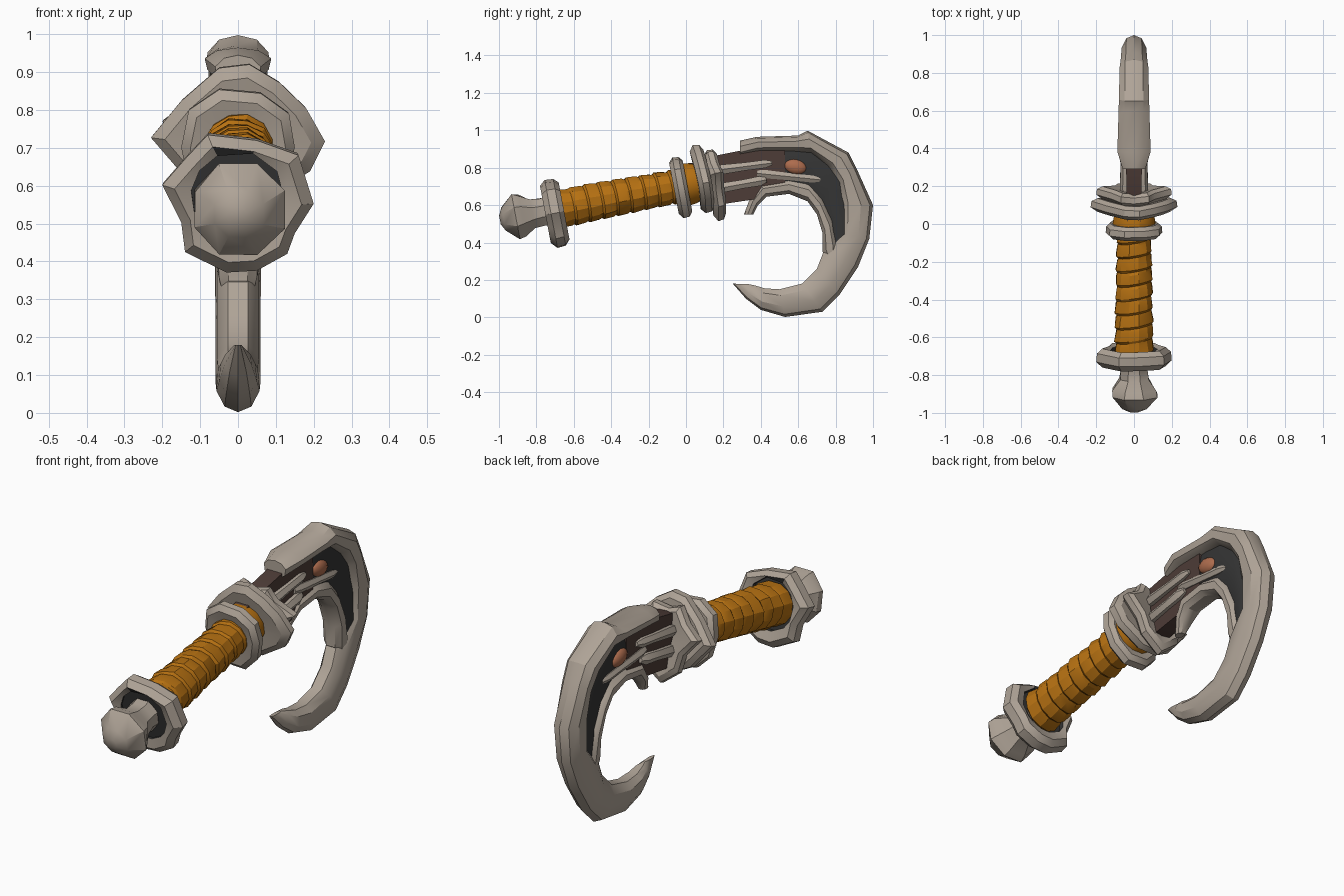
import bpy, bmesh, math, random
from mathutils import Vector

if "Cube" in bpy.data.objects:
    bpy.data.objects.remove(bpy.data.objects["Cube"])

random.seed(4)
TILT = math.atan(0.19)
AXIS = Vector((0, math.cos(TILT), math.sin(TILT)))
UP = Vector((0, -math.sin(TILT), math.cos(TILT)))


def material(name, rgb):
    m = bpy.data.materials.new(name)
    m.diffuse_color = (*rgb, 1)
    m.use_nodes = True
    m.node_tree.nodes["Principled BSDF"].inputs["Base Color"].default_value = m.diffuse_color
    return m


BONE = material("bone", (0.43, 0.37, 0.31))
LEATHER = material("orange leather", (0.47, 0.165, 0.006))
BROWN = material("dark brown", (0.075, 0.045, 0.038))
DARK = material("charcoal", (0.035, 0.035, 0.035))
GEM = material("copper gem", (0.42, 0.15, 0.075))


def on_axis(s, x=0.0, up=0.0):
    """Point in the tilted frame of the handle."""
    return Vector((x, s, 0.71 + 0.19 * s)) + UP * up


def loft(name, rings, mat, closed=False, angle=32):
    """Skin a list of equal-length point rings."""
    bm = bmesh.new()
    vs = [[bm.verts.new(p) for p in r] for r in rings]
    n = len(vs[0])
    for i in range(len(vs) if closed else len(vs) - 1):
        a, b = vs[i], vs[(i + 1) % len(vs)]
        for j in range(n):
            k = (j + 1) % n
            bm.faces.new((a[j], a[k], b[k], b[j]))
    if not closed:
        bm.faces.new(vs[0])
        bm.faces.new(vs[-1])
    bmesh.ops.recalc_face_normals(bm, faces=bm.faces)
    me = bpy.data.meshes.new(name)
    bm.to_mesh(me)
    bm.free()
    ob = bpy.data.objects.new(name, me)
    bpy.context.collection.objects.link(ob)
    me.materials.append(mat)
    bpy.ops.object.select_all(action='DESELECT')
    ob.select_set(True)
    bpy.context.view_layer.objects.active = ob
    bpy.ops.object.shade_smooth_by_angle(angle=math.radians(angle))
    return ob


def lathe(name, profile, sides, mat, jitter=0.0, slant=0.0, angle=32):
    """Round part on the handle axis; profile holds (position, radius)."""
    rings = []
    for s, r in profile:
        ring = []
        for j in range(sides):
            t = 2 * math.pi * (j + 0.5) / sides
            q = r * (1 + random.uniform(-jitter, jitter))
            ring.append(on_axis(s + slant * math.cos(t), q * math.cos(t), q * math.sin(t)))
        rings.append(ring)
    return loft(name, rings, mat, angle=angle)


def collar(name, s, outline, hole, half, sweep=0.0):
    """Chunky ring with an irregular outline of (x, up) corners."""
    rings = []
    for x, u in outline:
        r = math.hypot(x, u)
        dx, du = x / r, u / r
        section = [(hole, -half * 0.8), (r * 0.84, -half), (r, -half * 0.4),
                   (r * 0.98, half * 0.5), (r * 0.84, half), (hole, half * 0.8)]
        rings.append([on_axis(s + d + sweep * abs(q * dx), q * dx, q * du) for q, d in section])
    return loft(name, rings, BONE, closed=True)


def blade(name, stations, mat):
    """Curved part: stations are outer y, z, inner y, z and half width."""
    half = [(0.0, 0.0), (0.1, 0.62), (0.38, 1.0), (0.78, 0.92), (1.0, 0.45)]
    section = half + [(u, -w) for u, w in reversed(half[1:])]
    rings = []
    for oy, oz, iy, iz, hw in stations:
        rings.append([(w * hw, oy + (iy - oy) * u, oz + (iz - oz) * u) for u, w in section])
    return loft(name, rings, mat)


def bar(name, a, b, r0, r1):
    """Bone strut between two points."""
    a, b = Vector(a), Vector(b)
    d = (b - a).normalized()
    side = Vector((1, 0, 0))
    up = side.cross(d).normalized()
    side = d.cross(up)
    rings = []
    for t, r in ((0, r0 * 0.7), (0.12, r0), (0.55, (r0 + r1) * 0.45), (0.88, r1), (1, r1 * 0.5)):
        c = a.lerp(b, t)
        rings.append([c + (side * math.cos(k * math.pi / 3) + up * math.sin(k * math.pi / 3)) * r
                      for k in range(6)])
    return loft(name, rings, BONE)


# Pommel knob
lathe("pommel", [(-0.995, 0.025), (-0.975, 0.07), (-0.91, 0.128), (-0.875, 0.122),
                 (-0.82, 0.08), (-0.77, 0.078), (-0.68, 0.09)], 8, BONE, 0.07)

# Pommel guard with a dark hollow facing the grip
ring = collar("pommel_guard", -0.705, [
    (0.2, -0.02), (0.16, 0.11), (0.05, 0.15), (-0.08, 0.165), (-0.14, 0.1), (-0.2, 0.03),
    (-0.15, -0.07), (-0.14, -0.15), (-0.03, -0.205), (0.05, -0.2), (0.13, -0.155), (0.15, -0.1)],
    0.125, 0.05)
ring.data.materials.append(DARK)
for f in ring.data.polygons:
    radial = f.center - on_axis(f.center.y)
    if Vector((radial.x, 0, radial.dot(UP))).length < 0.128:
        f.material_index = 1
lathe("guard_hollow", [(-0.735, 0.13), (-0.69, 0.13)], 12, DARK)

# Wrapped leather grip: overlapping bands with slanted edges
profile = []
for i in range(9):
    s = -0.69 + i * 0.075
    r = 0.104 - 0.0016 * i
    profile += [(s, r - 0.006), (s + 0.012, r + 0.004), (s + 0.06, r - 0.002)]
lathe("grip", profile, 12, LEATHER, 0.035, 0.015, angle=25)
lathe("grip_collar", [(-0.02, 0.09), (0.0, 0.115), (0.04, 0.112), (0.09, 0.095)], 12, LEATHER, 0.03)

# Collar and two-layer upper guard
collar("grip_ring", -0.03, [
    (0.15, 0.0), (0.135, 0.09), (0.06, 0.145), (-0.05, 0.155), (-0.13, 0.1), (-0.15, 0.0),
    (-0.13, -0.1), (-0.06, -0.17), (0.05, -0.175), (0.125, -0.1)], 0.08, 0.036)
collar("upper_guard", 0.085, [
    (0.23, -0.01), (0.18, 0.08), (0.11, 0.15), (0.03, 0.2), (-0.05, 0.19), (-0.15, 0.1),
    (-0.23, 0.0), (-0.17, -0.07), (-0.12, -0.13), (-0.04, -0.17), (0.06, -0.17), (0.19, -0.09)],
    0.07, 0.036, 0.08)
collar("spiked_guard", 0.145, [
    (0.2, 0.03), (0.11, 0.09), (0.08, 0.15), (0.0, 0.135), (-0.07, 0.16), (-0.12, 0.09),
    (-0.2, 0.03), (-0.12, -0.06), (-0.1, -0.15), (0.0, -0.225), (0.1, -0.15), (0.12, -0.06)],
    0.05, 0.034, 0.15)

# Dark inner shaft
rings = []
for y, top, bottom, w in ((-0.02, 0.81, 0.64, 0.035), (0.16, 0.865, 0.6, 0.04),
                          (0.36, 0.905, 0.63, 0.042), (0.53, 0.9, 0.7, 0.043)):
    rings.append([(-w, y, bottom), (w, y, bottom), (w, y, top), (-w, y, top)])
loft("inner_shaft", rings, BROWN)

# Hook: outer spine and point, inner rim with barb, recessed core
blade("hook_spine", [
    (0.29, 0.945, 0.29, 0.865, 0.06), (0.38, 0.965, 0.39, 0.89, 0.088),
    (0.6, 0.972, 0.56, 0.89, 0.082), (0.65, 0.998, 0.67, 0.88, 0.08),
    (0.87, 0.88, 0.76, 0.81, 0.076), (0.91, 0.8, 0.82, 0.72, 0.07),
    (1.0, 0.6, 0.83, 0.61, 0.065), (0.98, 0.42, 0.83, 0.45, 0.062),
    (0.92, 0.27, 0.735, 0.35, 0.06), (0.82, 0.12, 0.7, 0.26, 0.06),
    (0.73, 0.03, 0.62, 0.18, 0.06), (0.53, 0.002, 0.5, 0.15, 0.057),
    (0.4, 0.04, 0.42, 0.155, 0.05), (0.32, 0.1, 0.37, 0.17, 0.036),
    (0.25, 0.18, 0.33, 0.178, 0.01)], BONE)
blade("hook_rim", [
    (0.31, 0.55, 0.36, 0.55, 0.02), (0.34, 0.63, 0.385, 0.6, 0.042),
    (0.4, 0.715, 0.43, 0.645, 0.056), (0.55, 0.74, 0.55, 0.66, 0.058),
    (0.66, 0.72, 0.65, 0.62, 0.058), (0.73, 0.64, 0.7, 0.55, 0.058),
    (0.79, 0.52, 0.73, 0.45, 0.057), (0.82, 0.4, 0.73, 0.35, 0.055),
    (0.81, 0.32, 0.75, 0.32, 0.045)], BONE)
blade("hook_core", [
    (0.45, 0.92, 0.45, 0.69, 0.035), (0.56, 0.94, 0.52, 0.68, 0.042),
    (0.72, 0.93, 0.62, 0.67, 0.044), (0.84, 0.8, 0.7, 0.6, 0.044),
    (0.9, 0.62, 0.75, 0.5, 0.044), (0.9, 0.44, 0.76, 0.38, 0.044)], DARK)

# Struts, eye-shaped gems and sockets on both sides
for side, tag in ((1, "right"), (-1, "left")):
    bar("upper_strut_" + tag, (side * 0.045, 0.15, 0.785), (side * 0.045, 0.46, 0.825), 0.03, 0.025)
    bar("lower_strut_" + tag, (side * 0.045, 0.15, 0.685), (side * 0.045, 0.43, 0.735), 0.03, 0.03)
    bar("cheek_strut_" + tag, (side * 0.035, 0.38, 0.77), (side * 0.035, 0.72, 0.735), 0.026, 0.022)
    bpy.ops.mesh.primitive_uv_sphere_add(segments=12, ring_count=8, radius=1,
                                         location=(side * 0.035, 0.585, 0.805),
                                         rotation=(math.radians(-12), 0, 0))
    gem = bpy.context.object
    gem.name = "gem_" + tag
    gem.scale = (0.03, 0.062, 0.04)
    gem.data.materials.append(GEM)
    bpy.ops.object.shade_smooth_by_angle(angle=math.radians(40))
